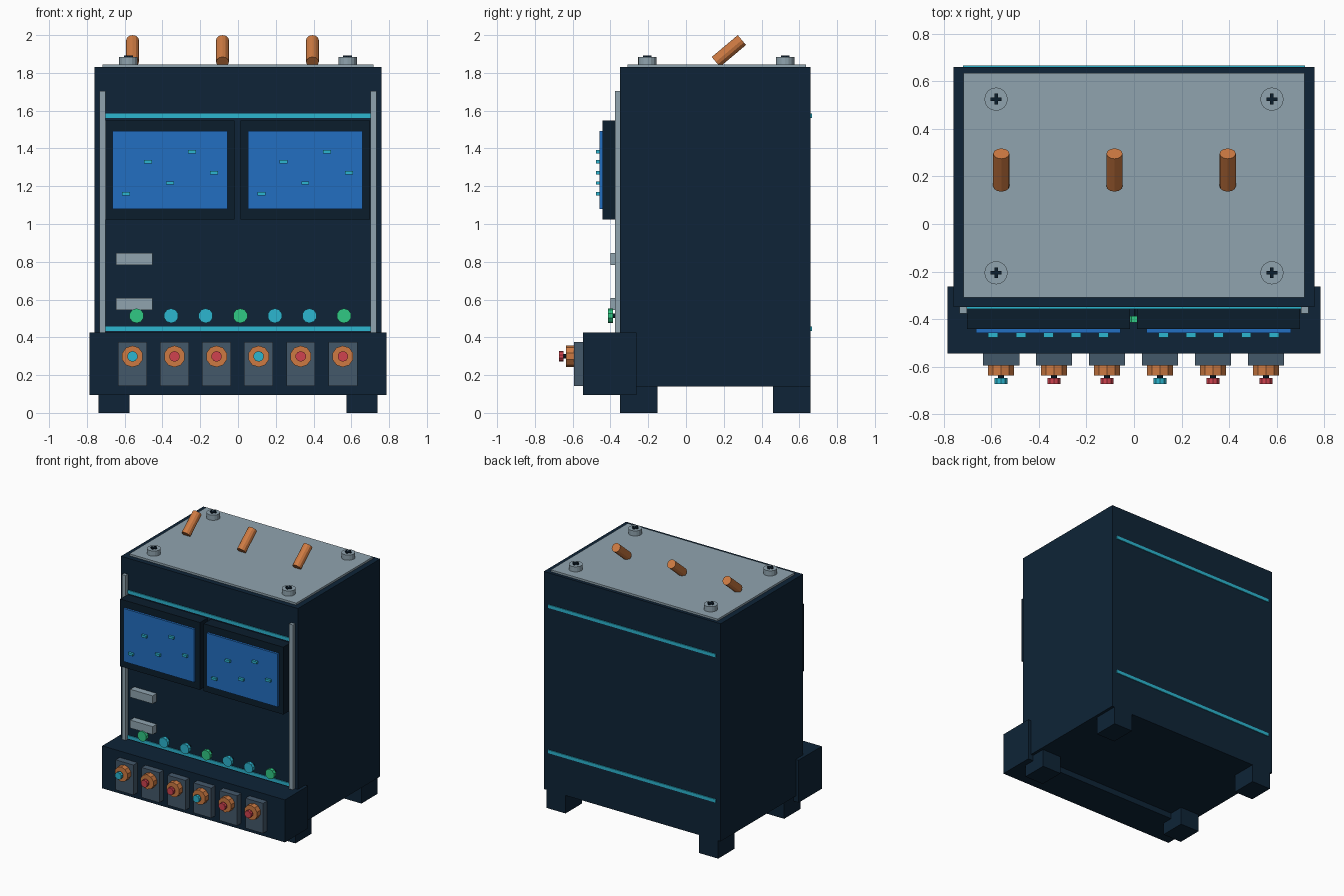
import bpy, math
from mathutils import Matrix

cube = bpy.data.objects.get("Cube")
if cube:
    bpy.data.objects.remove(cube, do_unlink=True)


def material(name, rgb):
    """Flat material from an 8-bit sRGB colour."""
    lin = [((c / 255 + 0.055) / 1.055) ** 2.4 if c > 10 else c / 3295 for c in rgb]
    m = bpy.data.materials.new(name)
    m.use_nodes = True
    m.diffuse_color = (*lin, 1)
    m.node_tree.nodes["Principled BSDF"].inputs["Base Color"].default_value = (*lin, 1)
    return m


NAVY = material("navy", (14, 36, 55))
DARK = material("dark navy", (11, 29, 44))
GREY = material("light grey", (144, 164, 175))
SLATE = material("slate", (68, 88, 106))
BLUE = material("screen blue", (34, 110, 193))
CYAN = material("cyan", (44, 182, 208))
COPPER = material("copper", (205, 122, 66))
GREEN = material("green", (48, 200, 132))
RED = material("red", (208, 66, 78))


def finish(name, mat):
    ob = bpy.context.object
    ob.name = ob.data.name = name
    ob.data.materials.append(mat)
    return ob


def box(name, mat, x, y, z):
    """Box between (low, high) pairs on each axis."""
    bpy.ops.mesh.primitive_cube_add(size=1)
    ob = finish(name, mat)
    mid = [(a + b) / 2 for a, b in (x, y, z)]
    size = [b - a for a, b in (x, y, z)]
    ob.data.transform(Matrix.Translation(mid) @ Matrix.Diagonal((*size, 1)))
    return ob


def around(c, w):
    return (c - w / 2, c + w / 2)


def cylinder(name, mat, loc, r, depth, tilt=0.0, sides=12):
    """Cylinder whose axis is tilted from z about the x axis."""
    bpy.ops.mesh.primitive_cylinder_add(vertices=sides, radius=r, depth=depth,
                                        location=loc, rotation=(tilt, 0, 0))
    return finish(name, mat)


FORWARD = math.pi / 2

# Cabinet and front plinth
box("cabinet", NAVY, (-0.76, 0.76), (-0.35, 0.66), (0.14, 1.83))
box("plinth", NAVY, (-0.785, 0.785), (-0.545, -0.262), (0.095, 0.425))
box("lid_plate", GREY, (-0.717, 0.717), (-0.31, 0.635), (1.83, 1.845))

# Feet, lid screws and front rails on both sides
for s, side in ((-1, "right"), (1, "left")):
    for y, end in ((-0.25, "front"), (0.56, "back")):
        box(f"{end}_{side}_foot", NAVY, around(s * 0.656, 0.165), around(y, 0.2), (0, 0.14))
    for y, end in ((-0.205, "front"), (0.525, "back")):
        x = s * 0.58
        cylinder(f"{end}_{side}_screw", GREY, (x, y, 1.865), 0.049, 0.04, sides=16)
        box(f"{end}_{side}_slot_a", DARK, around(x, 0.046), around(y, 0.015), (1.88, 1.893))
        box(f"{end}_{side}_slot_b", DARK, around(x, 0.015), around(y, 0.046), (1.88, 1.893))
    box(f"{side}_rail", GREY, around(s * 0.718, 0.033), (-0.376, -0.35), (0.42, 1.705))

# Glowing strips on the front and back
for z, level in ((0.445, "lower"), (1.573, "upper")):
    box(f"{level}_front_strip", CYAN, (-0.72, 0.72), (-0.357, -0.35), around(z, 0.025))
    box(f"{level}_back_strip", CYAN, (-0.72, 0.72), (0.66, 0.667), around(z, 0.025))

# Tilted rods on the lid
for i in range(3):
    cylinder(f"lid_rod_{i + 1}", COPPER, (-0.558 + i * 0.476, 0.227, 1.916),
             0.034, 0.18, tilt=math.radians(-50))

# Two screens with small raised marks
for x, side in ((-0.36, "right"), (0.356, "left")):
    box(f"{side}_screen_frame", DARK, around(x, 0.685), (-0.442, -0.35), (1.025, 1.548))
    box(f"{side}_screen", BLUE, around(x, 0.608), (-0.459, -0.44), (1.08, 1.492))
    for i, z in enumerate((1.16, 1.33, 1.217, 1.383, 1.272)):
        box(f"{side}_screen_mark_{i + 1}", CYAN, around(x + (i - 2) * 0.116, 0.042),
            (-0.477, -0.455), around(z, 0.018))

# Louvre plates
for i in range(3):
    box(f"louvre_{i + 1}", GREY, around(-0.55, 0.193), (-0.4, -0.35), around(0.576 + i * 0.239, 0.062))

# Row of indicator lamps on thin stems
for i in range(7):
    x = -0.537 + i * 0.183
    cylinder(f"lamp_stem_{i + 1}", DARK, (x, -0.37, 0.514), 0.012, 0.05, FORWARD, 8)
    cylinder(f"lamp_{i + 1}", CYAN if i % 3 else GREEN, (x, -0.4, 0.514), 0.039, 0.027, FORWARD, 10)

# Push buttons with copper collars on the plinth
for i in range(6):
    x = -0.559 + i * 0.2228
    box(f"button_panel_{i + 1}", SLATE, around(x, 0.153), (-0.594, -0.54), (0.142, 0.375))
    cylinder(f"button_collar_{i + 1}", COPPER, (x, -0.613, 0.299), 0.057, 0.047, FORWARD, 10)
    cylinder(f"button_stem_{i + 1}", DARK, (x, -0.64, 0.299), 0.012, 0.03, FORWARD, 8)
    cylinder(f"button_{i + 1}", RED if i % 3 else CYAN, (x, -0.661, 0.299), 0.028, 0.025, FORWARD, 10)
